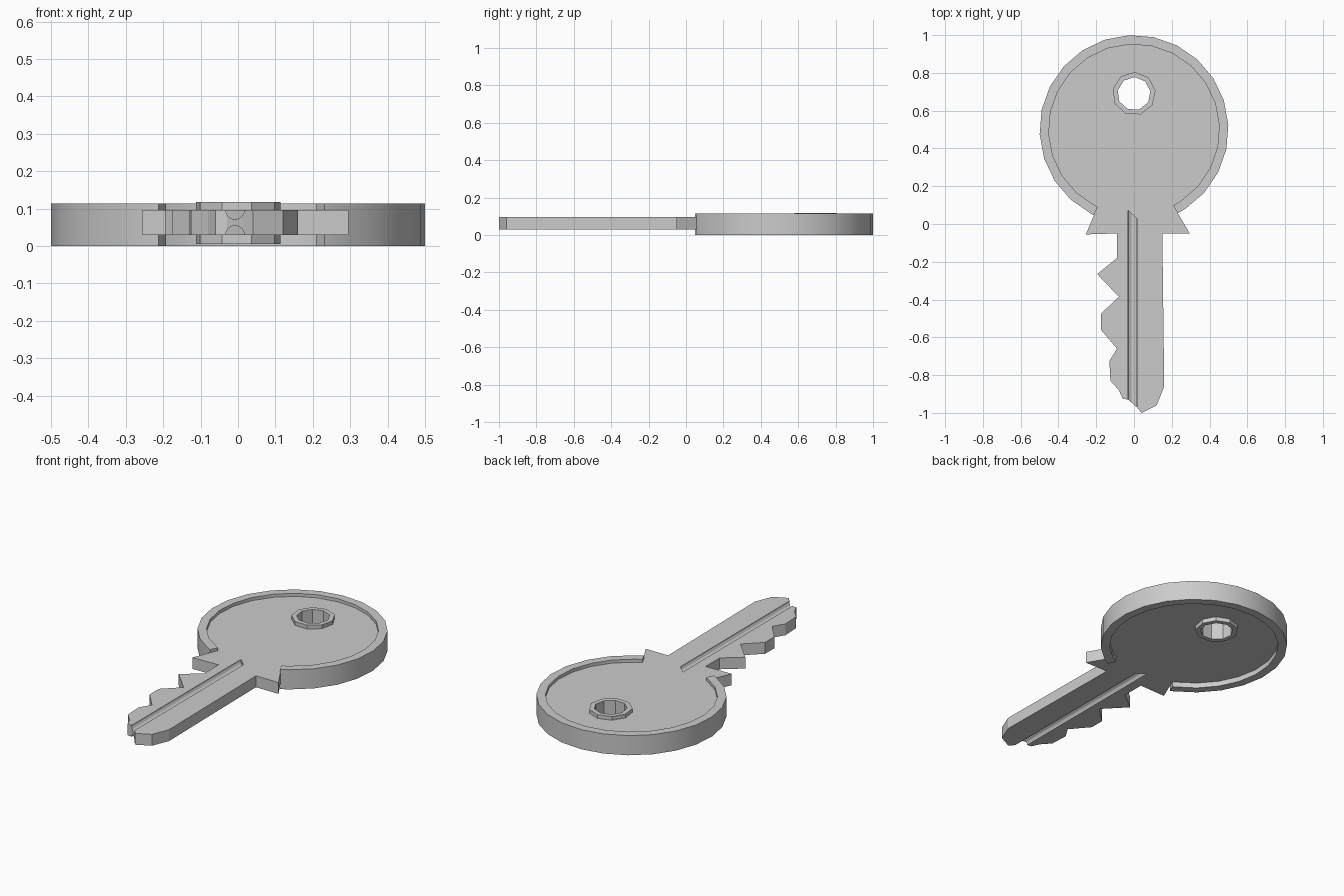
import bpy, bmesh, math

if "Cube" in bpy.data.objects:
    bpy.data.objects.remove(bpy.data.objects["Cube"])


def new_object(name, bm):
    bmesh.ops.recalc_face_normals(bm, faces=bm.faces)
    mesh = bpy.data.meshes.new(name)
    bm.to_mesh(mesh)
    bm.free()
    ob = bpy.data.objects.new(name, mesh)
    bpy.context.collection.objects.link(ob)
    return ob


def prism(name, pts, z0, z1):
    bm = bmesh.new()
    low = [bm.verts.new((x, y, z0)) for x, y in pts]
    high = [bm.verts.new((x, y, z1)) for x, y in pts]
    bm.faces.new(low)
    bm.faces.new(high)
    n = len(pts)
    for i in range(n):
        j = (i + 1) % n
        bm.faces.new((low[i], low[j], high[j], high[i]))
    return new_object(name, bm)


def band(name, outer, inner, z0, z1, closed):
    # rectangular section swept between two matching outlines
    bm = bmesh.new()
    secs = [[bm.verts.new((*o, z0)), bm.verts.new((*o, z1)),
             bm.verts.new((*i, z1)), bm.verts.new((*i, z0))]
            for o, i in zip(outer, inner)]
    n = len(secs)
    for k in range(n if closed else n - 1):
        a, b = secs[k], secs[(k + 1) % n]
        for s in range(4):
            t = (s + 1) % 4
            bm.faces.new((a[s], a[t], b[t], b[s]))
    if not closed:
        bm.faces.new(secs[0])
        bm.faces.new(secs[-1])
    return new_object(name, bm)


def arc(r, cy, degrees):
    return [(r * math.cos(math.radians(d)), cy + r * math.sin(math.radians(d)))
            for d in degrees]


def cut(ob, cutter):
    cutter.hide_render = True
    cutter.display_type = 'WIRE'
    cutter.hide_set(True)
    m = ob.modifiers.new(cutter.name, 'BOOLEAN')
    m.operation = 'DIFFERENCE'
    m.solver = 'EXACT'
    m.object = cutter


# raised rim round the bow, open at the neck
Z0, Z1 = 0.03, 0.096
bow = [-62.5] + list(range(-57, 244, 15)) + [244.8]
rim = band("bow_rim", arc(0.5, 0.5, bow), arc(0.452, 0.5, bow), 0, 0.114, False)

# bow plate, shoulders and toothed blade in one outline
blade = [(-0.255, -0.055), (-0.09, -0.05), (-0.09, -0.18), (-0.195, -0.265),
         (-0.08, -0.385), (-0.175, -0.475), (-0.175, -0.56), (-0.09, -0.66),
         (-0.13, -0.725), (-0.125, -0.83), (-0.08, -0.88), (-0.06, -0.925),
         (-0.03, -0.93), (0.015, -0.97), (0.04, -1.0), (0.12, -0.96),
         (0.16, -0.86), (0.15, -0.05), (0.295, -0.05)]
key_body = prism("key_body", arc(0.475, 0.5, bow) + blade, Z0, Z1)

# collar round the key-ring hole
ring = [8 + 40 * k for k in range(9)]
collar = band("hole_collar", arc(0.115, 0.69, ring), arc(0.088, 0.69, ring),
              0.006, 0.118, True)
cut(key_body, prism("hole_cutter", arc(0.1, 0.69, ring), -0.1, 0.3))

# rounded grooves along both faces of the blade
for name, z in (("groove_top_cutter", Z1), ("groove_bottom_cutter", Z0)):
    bm = bmesh.new()
    prof = [(0.025 * math.cos(math.tau * (k + 0.5) / 12),
             0.025 * math.sin(math.tau * (k + 0.5) / 12)) for k in range(12)]
    near = [bm.verts.new((x - 0.008, -1.1, z + h)) for x, h in prof]
    far = [bm.verts.new((x - 0.008, 0.05 - 0.9 * x, z + h)) for x, h in prof]
    bm.faces.new(near)
    bm.faces.new(far)
    for i in range(12):
        j = (i + 1) % 12
        bm.faces.new((near[i], near[j], far[j], far[i]))
    cut(key_body, new_object(name, bm))

# smooth rim sides, sharp edges everywhere else
bpy.ops.object.select_all(action='DESELECT')
rim.select_set(True)
bpy.context.view_layer.objects.active = rim
bpy.ops.object.shade_smooth_by_angle(angle=math.radians(30))
